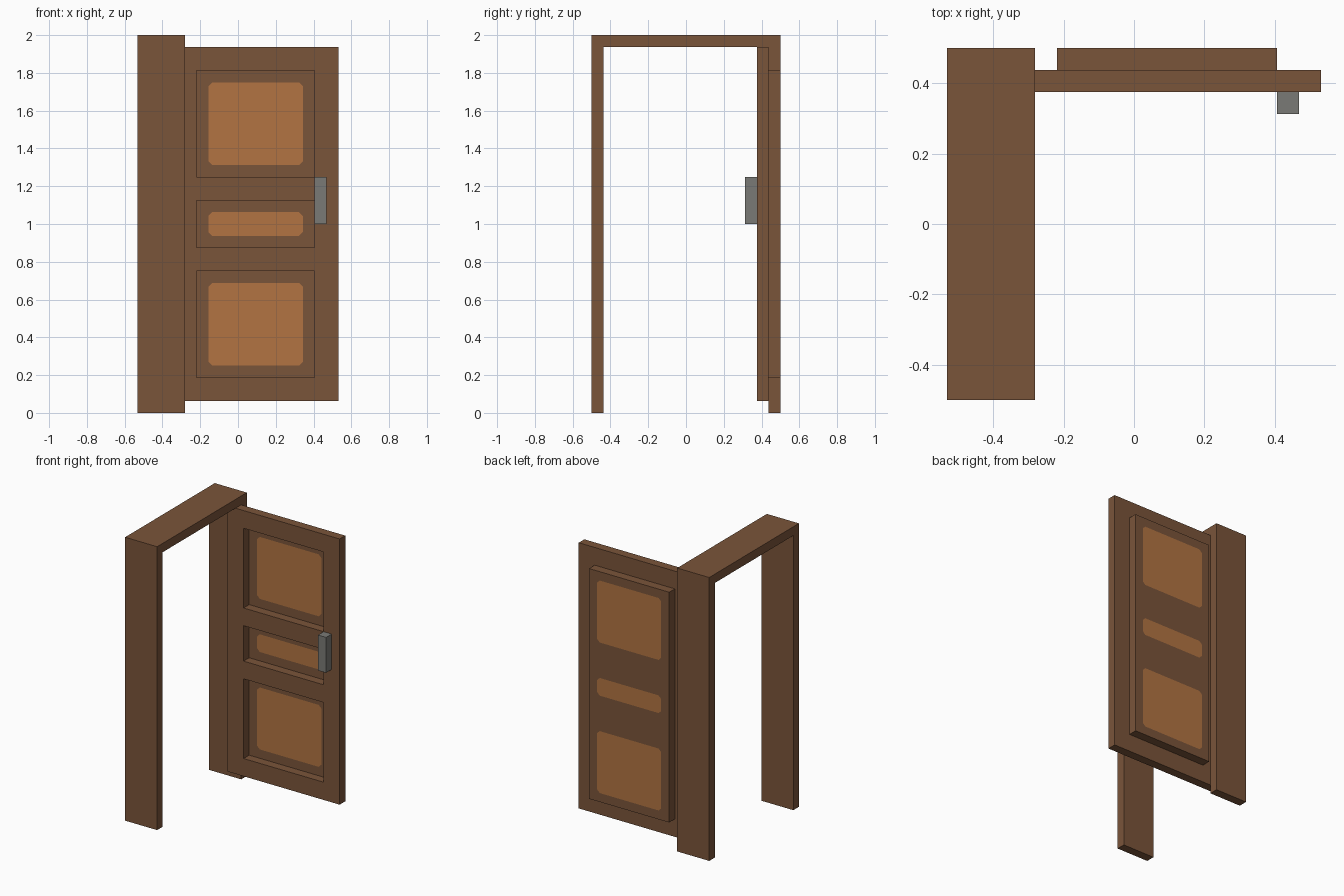
import bpy, bmesh
from mathutils import Vector

if "Cube" in bpy.data.objects:
    bpy.data.objects.remove(bpy.data.objects["Cube"])

U = 1 / 16  # module that all the boards are sized on


def material(name, rgb):
    m = bpy.data.materials.new(name)
    m.diffuse_color = (*rgb, 1)
    m.use_nodes = True
    m.node_tree.nodes["Principled BSDF"].inputs["Base Color"].default_value = m.diffuse_color
    return m


WOOD = material("dark_wood", (0.195, 0.089, 0.042))
PANEL = material("light_wood", (0.445, 0.174, 0.054))
METAL = material("grey_metal", (0.195, 0.195, 0.180))


def finish(bm, name, *mats):
    bmesh.ops.recalc_face_normals(bm, faces=bm.faces[:])
    me = bpy.data.meshes.new(name)
    bm.to_mesh(me)
    bm.free()
    for m in mats:
        me.materials.append(m)
    ob = bpy.data.objects.new(name, me)
    bpy.context.collection.objects.link(ob)
    return ob


def extrude(bm, offset):
    """Thicken the flat faces of bm into a solid."""
    geom = bmesh.ops.extrude_face_region(bm, geom=bm.faces[:], use_keep_orig=True)["geom"]
    verts = [g for g in geom if isinstance(g, bmesh.types.BMVert)]
    bmesh.ops.translate(bm, verts=verts, vec=offset)


def box(x0, x1, y0, y1, z0, z1):
    bm = bmesh.new()
    bm.faces.new([bm.verts.new(p) for p in
                  ((x0, y0, z0), (x1, y0, z0), (x1, y0, z1), (x0, y0, z1))])
    extrude(bm, (0, y1 - y0, 0))
    return bm


# Door frame: an upside-down U profile drawn from the side, extruded across
bm = bmesh.new()
a, b = 0.5, 0.5 - U
profile = [(-a, 0), (-b, 0), (-b, 2 - U), (b, 2 - U), (b, 0), (a, 0), (a, 2), (-a, 2)]
bm.faces.new([bm.verts.new((-8.5 * U, y, z)) for y, z in profile])
extrude(bm, (4 * U, 0, 0))
finish(bm, "door_frame", WOOD)

# Door leaf: grid of cells with three openings left out, then thickened
X0, X1 = -3.5 * U, 6.5 * U                       # sides of the openings
xs = [X0 - 2 * U, X0, X1, X1 + 2 * U]
zs = [k * U for k in (1, 3, 12, 14, 18, 20, 29, 31)]
bm = bmesh.new()
grid = [[bm.verts.new((x, 6 * U, z)) for x in xs] for z in zs]
for r in range(len(zs) - 1):
    for c in range(len(xs) - 1):
        if c == 1 and r % 2 == 1:
            continue
        bm.faces.new((grid[r][c], grid[r][c + 1], grid[r + 1][c + 1], grid[r + 1][c]))
extrude(bm, (0, U, 0))
finish(bm, "door_leaf", WOOD)

# Backing board: cut along the panel outlines, lighter inside the clipped rectangles
bm = box(X0, X1, 7 * U, 8 * U, 3 * U, 29 * U)
px0, px1, clip = X0 + U, X1 - U, 0.02
panels = [(zs[i] + U, zs[i + 1] - U) for i in (1, 3, 5)]


def cut(point, normal):
    bmesh.ops.bisect_plane(bm, geom=bm.verts[:] + bm.edges[:] + bm.faces[:], dist=1e-5,
                           plane_co=Vector(point), plane_no=Vector(normal).normalized())


for x in (px0, px1):
    cut((x, 0, 0), (1, 0, 0))
for z0, z1 in panels:
    for z, sz in ((z0, -1), (z1, 1)):
        cut((0, 0, z), (0, 0, 1))
        for x, sx in ((px0, -1), (px1, 1)):
            cut((x - sx * clip, 0, z), (sx, 0, sz))

mid, half = (px0 + px1) / 2, (px1 - px0) / 2
for f in bm.faces:
    p = f.calc_center_median()
    if abs(f.normal.y) < 0.5:
        continue
    for z0, z1 in panels:
        dx = half - abs(p.x - mid)
        dz = (z1 - z0) / 2 - abs(p.z - (z0 + z1) / 2)
        if dx > 0 and dz > 0 and dx + dz > clip:
            f.material_index = 1
finish(bm, "backing_board", WOOD, PANEL)

# Door handle
finish(box(X1, X1 + U, 5 * U, 6 * U, 16 * U, 20 * U), "handle", METAL)
